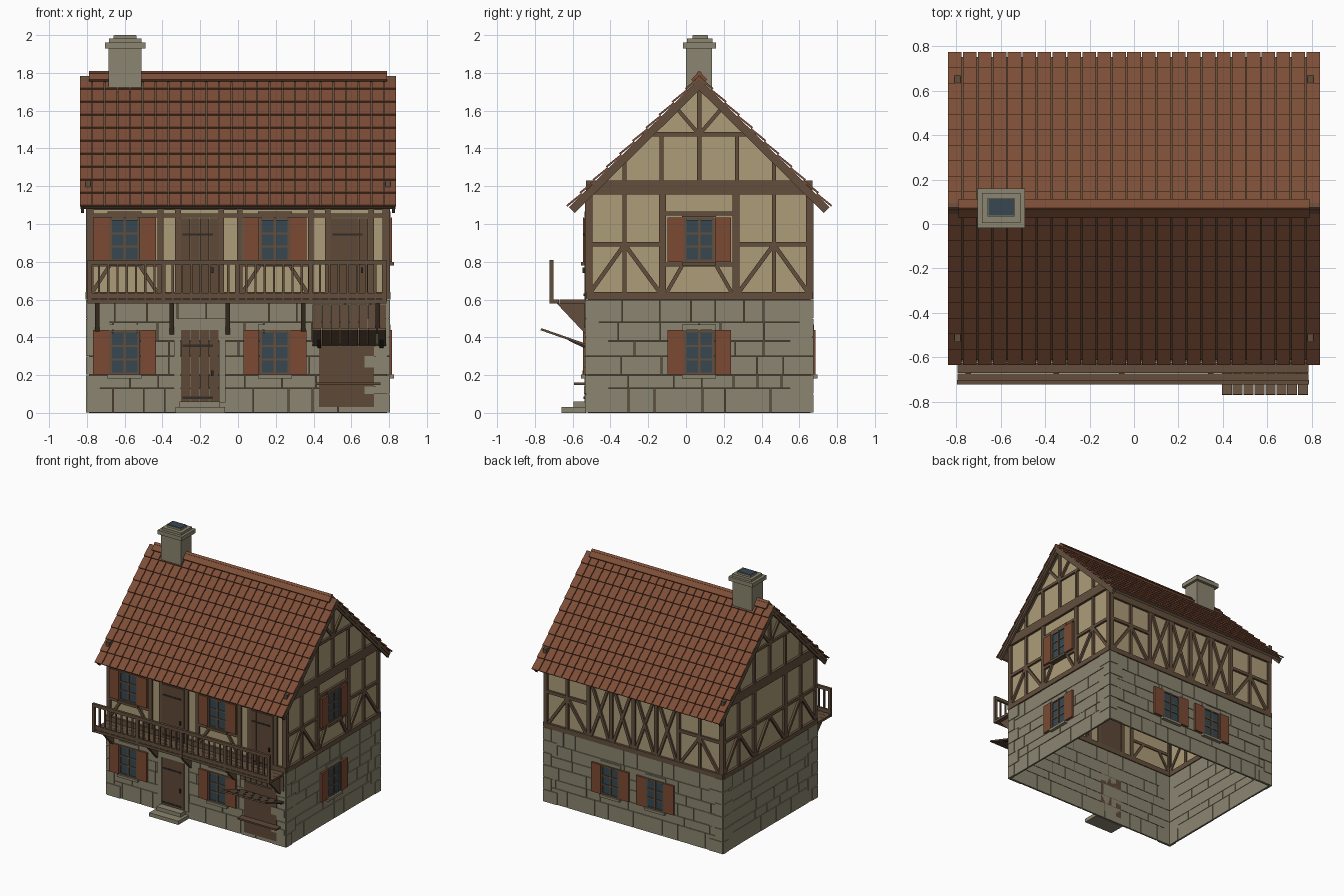
import bpy, bmesh, math, random
from mathutils import Matrix, Vector

random.seed(4)
if "Cube" in bpy.data.objects:
    bpy.data.objects.remove(bpy.data.objects["Cube"])


def material(name, hexa):
    lin = [(int(hexa[i:i + 2], 16) / 255) ** 2.2 for i in (0, 2, 4)] + [1]
    m = bpy.data.materials.new(name)
    m.use_nodes = True
    m.diffuse_color = lin
    m.node_tree.nodes["Principled BSDF"].inputs["Base Color"].default_value = lin
    return m


STONE = material("stone", "8A846F")
TIMBER = material("timber", "63503F")
PLASTER = material("plaster", "AC9B78")
TILE = material("roof_tile", "7C4F3A")
SHUTTER = material("shutter_red", "7A4B36")
GLASS = material("glass", "3A4952")
DOOR = material("door_wood", "5F4A3A")
IRON = material("iron", "35302B")
parts = {}


def part(name, mat):
    return parts.setdefault(name, (bmesh.new(), mat))[0]


def frame(origin, u, v, w):
    m = Matrix((u, v, w)).transposed().to_4x4()
    m.translation = origin
    return m


def box(bm, f, u0, u1, v0, v1, w0, w1):
    size = Matrix.Diagonal((u1 - u0, v1 - v0, w1 - w0, 1))
    mid = Matrix.Translation(((u0 + u1) / 2, (v0 + v1) / 2, (w0 + w1) / 2))
    bmesh.ops.create_cube(bm, size=1, matrix=f @ mid @ size)


def bar(bm, f, a, b, width, w0=-0.02, w1=0.004):
    d = Vector(b) - Vector(a)
    mid = (Vector(a) + Vector(b)) / 2
    turn = Matrix.Translation((mid.x, mid.y, 0)) @ Matrix.Rotation(math.atan2(d.y, d.x), 4, 'Z')
    box(bm, f @ turn, -d.length / 2, d.length / 2, -width / 2, width / 2, w0, w1)


# Wall frames: u along the wall, v up, w outward
CY = 0.07
UP = (0, 0, 1)
FRONT = frame((0, CY - 0.6, 0), (1, 0, 0), UP, (0, -1, 0))
BACK = frame((0, CY + 0.6, 0), (-1, 0, 0), UP, (0, 1, 0))
RIGHT = frame((0.8, CY, 0), (0, 1, 0), UP, (1, 0, 0))
LEFT = frame((-0.8, CY, 0), (0, -1, 0), UP, (-1, 0, 0))
WORLD = Matrix.Identity(4)

# Hollow shells: mortar core below, plaster above, open underneath
core = part("mortar_core", TIMBER)
plaster = part("plaster_walls", PLASTER)
for f, half, inset in ((FRONT, 0.788, 0.012), (BACK, 0.788, 0.012),
                       (RIGHT, 0.588, 0.012), (LEFT, 0.588, 0.012)):
    core.faces.new([core.verts.new(f @ Vector((u, v, -inset)))
                    for u, v in ((-half, 0), (half, 0), (half, 0.6), (-half, 0.6))])
    outline = [(-half, 0.59), (half, 0.59), (half, 1.16), (-half, 1.16)]
    if half < 0.7:
        outline.insert(3, (0, 1.74))
    plaster.faces.new([plaster.verts.new(f @ Vector((u, v, -inset))) for u, v in outline])

# Stone courses and corner blocks
stones = part("stone_blocks", STONE)
quoins = part("corner_stones", STONE)
courses = [0, 0.13, 0.2, 0.3, 0.38, 0.48, 0.6]
for f, half in ((FRONT, 0.8), (BACK, 0.8), (RIGHT, 0.6), (LEFT, 0.6)):
    for lo, hi in zip(courses, courses[1:]):
        u = -half
        while u < half:
            end = u + random.uniform(0.1, 0.26)
            end = half if end > half - 0.08 else end
            box(stones, f, u + 0.002, end - 0.002, lo + 0.002, hi - 0.002, -0.015,
                random.uniform(-0.002, 0.001))
            u = end
    for i in range(6):
        width = 0.12 if (i + (half > 0.7)) % 2 else 0.07
        for u0, u1 in ((-half, width - half), (half - width, half)):
            box(quoins, f, u0, u1, i * 0.1 + 0.002, i * 0.1 + 0.098, -0.015, 0.005)

frames = part("window_frames", TIMBER)
glass = part("window_glass", GLASS)
shutters = part("shutters", SHUTTER)
trim = part("stone_trim", STONE)
iron = part("ironwork", IRON)


def window(f, c, v, stone):
    box(glass, f, c - 0.07, c + 0.07, v + 0.01, v + 0.22, -0.01, 0.006)
    for u in (-0.075, 0, 0.075):
        box(frames, f, c + u - 0.007, c + u + 0.007, v, v + 0.235, -0.01, 0.012)
    for z in (0.005, 0.08, 0.15, 0.228):
        box(frames, f, c - 0.08, c + 0.08, v + z - 0.005, v + z + 0.006, -0.01, 0.011)
    for s in (-1, 1):
        box(shutters, f, *sorted((c + s * 0.083, c + s * 0.167)), v, v + 0.235, 0, 0.016)
    sill = trim if stone else frames
    box(sill, f, c - 0.09, c + 0.09, v - 0.02, v, -0.01, 0.025)
    box(sill, f, c - 0.09, c + 0.09, v + 0.237, v + 0.265, -0.01, 0.007)


for f, c in ((FRONT, -0.6), (FRONT, 0.195), (BACK, -0.2), (BACK, 0.2), (RIGHT, 0)):
    window(f, c, 0.203, True)
for f, c in ((FRONT, -0.6), (FRONT, 0.195), (RIGHT, 0)):
    window(f, c, 0.8, False)

# Doors with strap hinges and handles
doors = part("doors", DOOR)
for c, v, top in ((-0.203, 0.055, 0.44), (-0.203, 0.6, 1.03), (0.59, 0.6, 1.03)):
    for i in range(4):
        u = c - 0.1 + i * 0.05
        box(doors, FRONT, u + 0.001, u + 0.049, v, top, -0.015, 0.008)
    for z in (v + 0.025, top - 0.085):
        box(iron, FRONT, c - 0.09, c + 0.07, z - 0.006, z + 0.006, 0, 0.012)
    box(iron, FRONT, c + 0.06, c + 0.072, v + 0.14, v + 0.17, 0, 0.018)
for u in (-0.34, -0.1):
    box(trim, FRONT, u, u + 0.035, 0.055, 0.44, -0.01, 0.008)
box(trim, FRONT, -0.35, -0.055, 0.44, 0.5, -0.01, 0.008)
steps = part("door_steps", STONE)
box(steps, FRONT, -0.33, -0.07, 0, 0.03, 0, 0.13)
box(steps, FRONT, -0.31, -0.095, 0.03, 0.06, 0, 0.065)

# Shop front: boarding, counter and hinged flap
shop = part("shop_boards", DOOR)
box(shop, FRONT, 0.43, 0.72, 0.03, 0.44, 0, 0.006)
box(quoins, FRONT, 0.67, 0.79, 0.24, 0.3, 0, 0.009)
box(quoins, FRONT, 0.67, 0.79, 0.1, 0.14, 0, 0.009)
box(shop, FRONT, 0.41, 0.755, 0.147, 0.16, 0, 0.062)
flap_frame = frame((0, CY - 0.6, 0), (0, -1, 0), UP, (-1, 0, 0))
flap = part("shop_flap", TIMBER)
for i in range(8):
    u = 0.395 + i * 0.049
    box(flap, FRONT, u, u + 0.046, 0.45, 0.575, 0, 0.01)
    bar(flap, flap_frame, (0, 0.36), (0.238, 0.443), 0.012, -u - 0.045, -u)
for u in (0.43, 0.76):
    bar(iron, flap_frame, (0.005, 0.35), (0.09, 0.39), 0.015, -u - 0.01, -u + 0.01)

# Timber framing of the two gables
beams = part("timber_frame", TIMBER)
for f in (RIGHT, LEFT):
    for lo, hi in ((0.6, 0.64), (1.155, 1.23)):
        box(beams, f, -0.6, 0.6, lo, hi, -0.02, 0.008)
    bar(beams, f, (-0.3, 1.475), (0.3, 1.475), 0.022)
    bar(beams, f, (0, 1.23), (0, 1.75), 0.022)
    for s in (-1, 1):
        for a, b, width in (((0.583, 0.6), (0.583, 1.17), 0.034), ((0.195, 0.6), (0.195, 1.16), 0.036),
                            ((0.195, 0.892), (0.583, 0.892), 0.024), ((0.395, 0.63), (0.395, 1.36), 0.022),
                            ((0.575, 0.64), (0.4, 0.885), 0.022), ((0.21, 0.64), (0.39, 0.885), 0.022),
                            ((0.2, 1.23), (0.2, 1.475), 0.022), ((0.01, 1.485), (0.13, 1.625), 0.02),
                            ((0.6, 1.155), (0, 1.745), 0.03), ((0.17, 0.64), (0.09, 0.78), 0.02)):
            if f is LEFT and a[0] == 0.17:
                continue
            bar(beams, f, (s * a[0], a[1]), (s * b[0], b[1]), width)
for z in (0.785, 1.055):
    bar(beams, RIGHT, (-0.195, z), (0.195, z), 0.022)
bar(beams, LEFT, (-0.195, 0.892), (0.195, 0.892), 0.024)
for s in (-1, 1):
    bar(beams, LEFT, (s * 0.18, 0.64), (0, 0.885), 0.022)

# Timber framing of the long walls
for f in (FRONT, BACK):
    box(beams, f, -0.8, 0.8, 0.6, 0.64, -0.02, 0.006)
    box(beams, f, -0.8, 0.8, 1.075, 1.15, -0.02, 0.006)
    for s in (-1, 1):
        bar(beams, f, (s * 0.783, 0.6), (s * 0.783, 1.15), 0.034)
for u in (-0.41, -0.318, -0.088, 0.01, 0.385, 0.475, 0.705):
    bar(beams, FRONT, (u, 0.6), (u, 1.1), 0.03)
bar(beams, FRONT, (-0.79, 1.045), (0.79, 1.045), 0.022)
for c in (-0.6, 0.195):
    bar(beams, FRONT, (c - 0.18, 0.785), (c + 0.18, 0.785), 0.022)
    for s in (-1, 1):
        bar(beams, FRONT, (c + s * 0.17, 0.64), (c + s * 0.08, 0.78), 0.02)
for i in range(-2, 3):
    bar(beams, BACK, (i * 0.2, 0.6), (i * 0.2, 1.1), 0.03)
for i in range(-2, 2):
    lo, hi = (0.64, 1.08) if i % 2 else (1.08, 0.64)
    bar(beams, BACK, (i * 0.2 + 0.02, lo), (i * 0.2 + 0.18, hi), 0.022)
    bar(beams, BACK, (i * 0.2 + 0.02, hi), (i * 0.2 + 0.18, lo), 0.022, -0.02, 0.002)
for s in (-1, 1):
    bar(beams, BACK, (s * 0.4, 0.892), (s * 0.783, 0.892), 0.024)
    bar(beams, BACK, (s * 0.59, 0.6), (s * 0.59, 1.1), 0.022)
    for u in (0.42, 0.76):
        bar(beams, BACK, (s * u, 0.64), (s * 0.59, 0.885), 0.022)

# Balcony deck, railing and brackets
balcony = part("balcony", TIMBER)
for i in range(4):
    box(balcony, FRONT, -0.795, 0.785, 0.58, 0.6, i * 0.0475, i * 0.0475 + 0.046)
box(balcony, FRONT, -0.795, 0.785, 0.605, 0.635, 0.175, 0.188)
box(balcony, FRONT, -0.795, 0.785, 0.785, 0.81, 0.172, 0.192)
for i in range(5):
    u = -0.785 + i * 0.39
    box(balcony, FRONT, u - 0.012, u + 0.012, 0.58, 0.81, 0.172, 0.192)
    for k in range(1, 8 if i < 4 else 1):
        box(balcony, FRONT, u + k * 0.049 - 0.006, u + k * 0.049 + 0.006, 0.6, 0.79, 0.176, 0.187)
for u in (-0.745, -0.35, -0.055, 0.345, 0.74):
    loops = [[balcony.verts.new(FRONT @ Vector((u + s, v, w))) for v, w in
              ((0.58, 0), (0.58, 0.155), (0.415, 0))] for s in (-0.012, 0.012)]
    balcony.faces.new(loops[0])
    balcony.faces.new(loops[1])
    for i in range(3):
        k = (i + 1) % 3
        balcony.faces.new((loops[0][i], loops[0][k], loops[1][k], loops[1][i]))

# Roof deck, overlapping tiles, verge boards and ridge
deck = part("roof_deck", TIMBER)
tiles = part("roof_tiles", TILE)
slope = math.atan2(0.69, 0.7)
c, s = math.cos(slope), math.sin(slope)
length, rows, cols = 0.98, 10, 25
step, wide = length / rows, 1.68 / cols
for side in (-1, 1):
    f = frame((0, CY, 1.785), (side, 0, 0), (0, side * c, -s), (0, side * s, c))
    box(deck, f, -0.835, 0.835, 0, length - 0.01, -0.035, -0.014)
    for e in (-0.83, 0.815):
        box(deck, f, e, e + 0.015, 0, length, -0.055, -0.012)
    for r in range(rows):
        tilt = f @ Matrix.Translation((0, r * step, -0.014)) @ Matrix.Rotation(0.1, 4, 'X')
        for k in range(cols):
            u = -0.84 + k * wide
            box(tiles, tilt, u + 0.003, u + wide - 0.003, 0, step + 0.004, 0, 0.01)
    box(part("ridge_cap", TILE), f, -0.79, 0.79, -0.02, 0.045, 0, 0.016)

# Chimney
chimney = part("chimney", STONE)
box(chimney, WORLD, -0.685, -0.51, 0, 0.137, 1.6, 1.93)
box(chimney, WORLD, -0.705, -0.49, -0.017, 0.16, 1.93, 1.962)
box(chimney, WORLD, -0.683, -0.51, 0.005, 0.14, 1.962, 1.982)
box(chimney, WORLD, -0.658, -0.537, 0.034, 0.117, 1.982, 1.997)
box(part("flue_opening", GLASS), WORLD, -0.654, -0.541, 0.038, 0.113, 1.99, 2.0)

for name, (bm, mat) in parts.items():
    if name not in ("mortar_core", "plaster_walls"):
        bmesh.ops.recalc_face_normals(bm, faces=bm.faces)
    mesh = bpy.data.meshes.new(name)
    bm.to_mesh(mesh)
    bm.free()
    mesh.materials.append(mat)
    bpy.context.collection.objects.link(bpy.data.objects.new(name, mesh))
